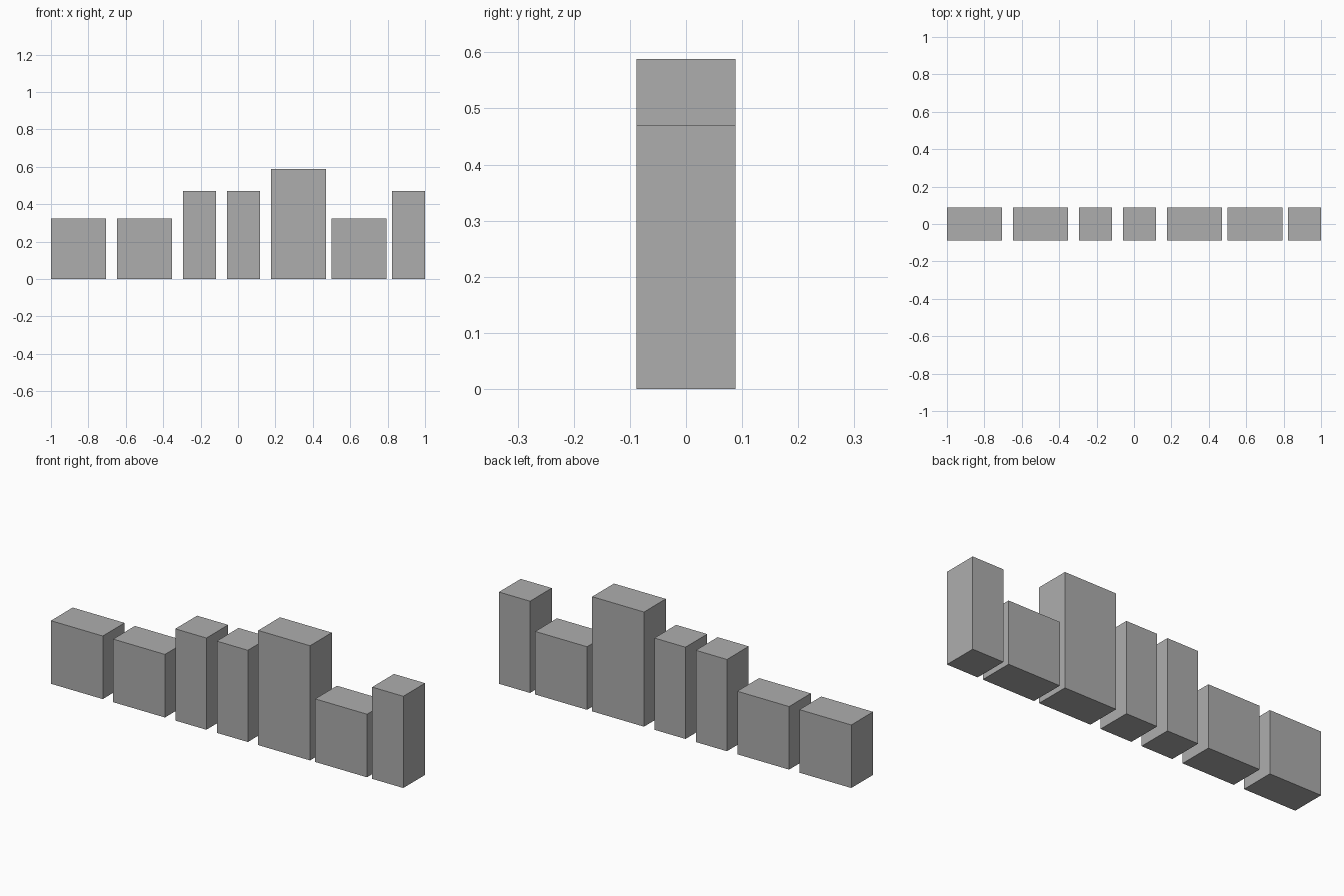
import bpy

cube = bpy.data.objects.get("Cube")
if cube:
    bpy.data.objects.remove(cube, do_unlink=True)

# Single matte grey
grey = bpy.data.materials.new("plain_grey")
grey.use_nodes = True
colour = (0.42, 0.42, 0.42, 1)
grey.diffuse_color = colour
bsdf = next(n for n in grey.node_tree.nodes if n.type == "BSDF_PRINCIPLED")
bsdf.inputs["Base Color"].default_value = colour

UNIT = 1 / 34  # module shared by every block
DEPTH = 6


def block(name, left, width, height):
    """Box standing on the ground, measured in modules."""
    bpy.ops.mesh.primitive_cube_add(
        size=1, location=((left + width / 2) * UNIT, 0, height / 2 * UNIT))
    ob = bpy.context.object
    ob.name = name
    ob.scale = (width * UNIT, DEPTH * UNIT, height * UNIT)
    bpy.ops.object.transform_apply(location=False, rotation=False, scale=True)
    ob.data.materials.append(grey)


# Row of blocks, from the model's right to its left
block("low_block_outer", -34, 10, 11)
block("low_block_inner", -22, 10, 11)
block("narrow_block_right", -10, 6, 16)
block("narrow_block_centre", -2, 6, 16)
block("tall_block", 6, 10, 20)
block("low_block_left", 17, 10, 11)
block("narrow_block_end", 28, 6, 16)
